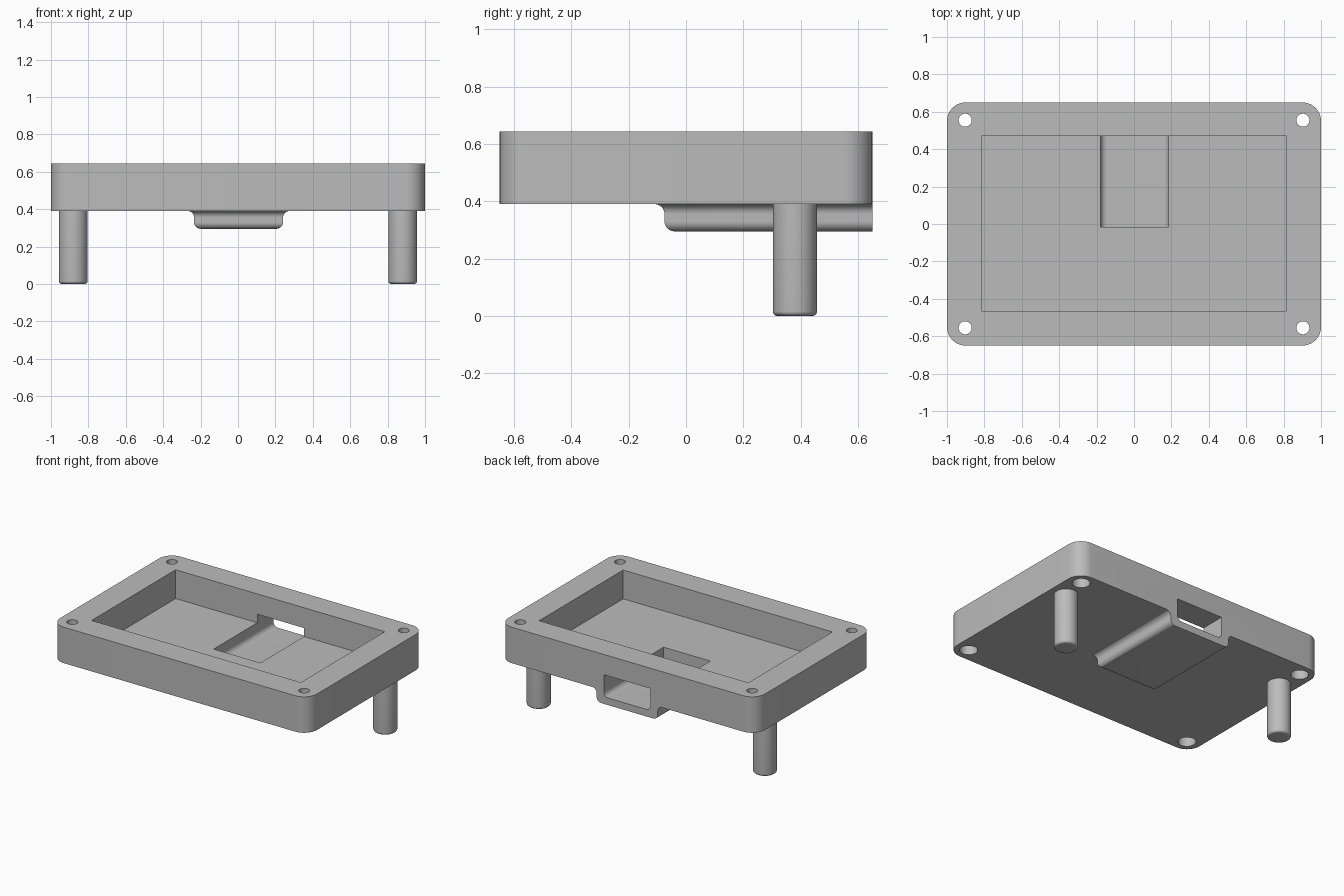
import bpy, bmesh, math
from mathutils import Matrix, Vector

if "Cube" in bpy.data.objects:
    bpy.data.objects.remove(bpy.data.objects["Cube"], do_unlink=True)

BOTTOM, TOP, FLOOR = 0.39, 0.643, 0.44
HALF_X, HALF_Y = 1.0, 0.65

grey = bpy.data.materials.new("plain_grey")
grey.use_nodes = True
colour = (0.5, 0.5, 0.5, 1)
grey.diffuse_color = colour
grey.node_tree.nodes["Principled BSDF"].inputs["Base Color"].default_value = colour


def loft(name, rings):
    """Closed solid through matching rings of points."""
    bm = bmesh.new()
    loops = [[bm.verts.new(p) for p in ring] for ring in rings]
    n = len(loops[0])
    for a, b in zip(loops, loops[1:]):
        for i in range(n):
            bm.faces.new((a[i], a[(i + 1) % n], b[(i + 1) % n], b[i]))
    bm.faces.new(loops[0][::-1])
    bm.faces.new(loops[-1])
    bmesh.ops.recalc_face_normals(bm, faces=bm.faces)
    mesh = bpy.data.meshes.new(name)
    bm.to_mesh(mesh)
    bm.free()
    mesh.materials.append(grey)
    obj = bpy.data.objects.new(name, mesh)
    bpy.context.collection.objects.link(obj)
    return obj


def arc(cx, cy, r, start, end, steps=12):
    return [(cx + r * math.cos(math.radians(start + (end - start) * i / steps)),
             cy + r * math.sin(math.radians(start + (end - start) * i / steps)))
            for i in range(steps + 1)]


def lathe(name, x, y, profile, sides=48):
    """Round solid from (radius, z) pairs."""
    return loft(name, [[(x + px, y + py, z) for px, py in arc(0, 0, r, 0, 360, sides)[:-1]]
                       for r, z in profile])


def box(name, x0, x1, y0, y1, z0, z1):
    return loft(name, [[(x0, y0, z), (x1, y0, z), (x1, y1, z), (x0, y1, z)] for z in (z0, z1)])


def boolean(target, tool, operation):
    mod = target.modifiers.new("boolean", 'BOOLEAN')
    mod.operation, mod.solver, mod.object = operation, 'EXACT', tool
    bpy.context.view_layer.objects.active = target
    bpy.ops.object.modifier_apply(modifier=mod.name)
    bpy.data.objects.remove(tool, do_unlink=True)


# Tray block with rounded corners
R = 0.1
cx, cy = HALF_X - R, HALF_Y - R
outline = (arc(cx, cy, R, 0, 90) + arc(-cx, cy, R, 90, 180)
           + arc(-cx, -cy, R, 180, 270) + arc(cx, -cy, R, 270, 360))
tray = loft("tray", [[(x, y, z) for x, y in outline] for z in (BOTTOM, TOP)])

# Cable duct hanging below: rounded lower edge, flared where it meets the tray
r, low, mid = 0.035, 0.295, 0.003
profile = arc(-r, low + r, r, -90, 0) + arc(r, BOTTOM - r, r, 180, 90) + [(r, BOTTOM + 0.02)]
rings = []
for off, z in profile:
    w, front = 0.238 + off, -0.075 - off
    rings.append([(mid - w, front, z), (mid + w, front, z),
                  (mid + w, HALF_Y, z), (mid - w, HALF_Y, z)])
boolean(tray, loft("duct", rings), 'UNION')

# Open pocket in the top
boolean(tray, box("pocket", -0.815, 0.815, -0.465, 0.47, FLOOR, TOP + 0.1), 'DIFFERENCE')

# Slot in the floor that runs out through the back wall
half, base, roof = 0.182, 0.345, 0.5
section = (arc(mid - half + r, base + r, r, 180, 270) + arc(mid + half - r, base + r, r, 270, 360)
           + [(mid + half, roof), (mid - half, roof)])
boolean(tray, loft("slot", [[(x, y, z) for x, z in section] for y in (-0.015, HALF_Y + 0.1)]),
        'DIFFERENCE')

# Screw holes, wider from below
for sx in (-1, 1):
    for sy in (-1, 1):
        hole = lathe("screw_hole", sx * 0.903, sy * 0.555,
                     [(0.057, BOTTOM - 0.1), (0.057, BOTTOM + 0.12),
                      (0.035, BOTTOM + 0.12), (0.035, TOP + 0.1)])
        boolean(tray, hole, 'DIFFERENCE')

# Two round legs near the back, softened at the foot
legs = []
for side, sx in (("left", 1), ("right", -1)):
    rad, soft = 0.077, 0.016
    foot = arc(rad - soft, soft, soft, -90, 0, 6)
    legs.append(lathe(side + "_leg", sx * 0.881, 0.38, foot + [(rad, BOTTOM + 0.01)]))

# Smooth the curves, keep the edges
bpy.ops.object.select_all(action='DESELECT')
for obj in [tray] + legs:
    obj.select_set(True)
bpy.context.view_layer.objects.active = tray
bpy.ops.object.shade_smooth_by_angle(angle=math.radians(30))
